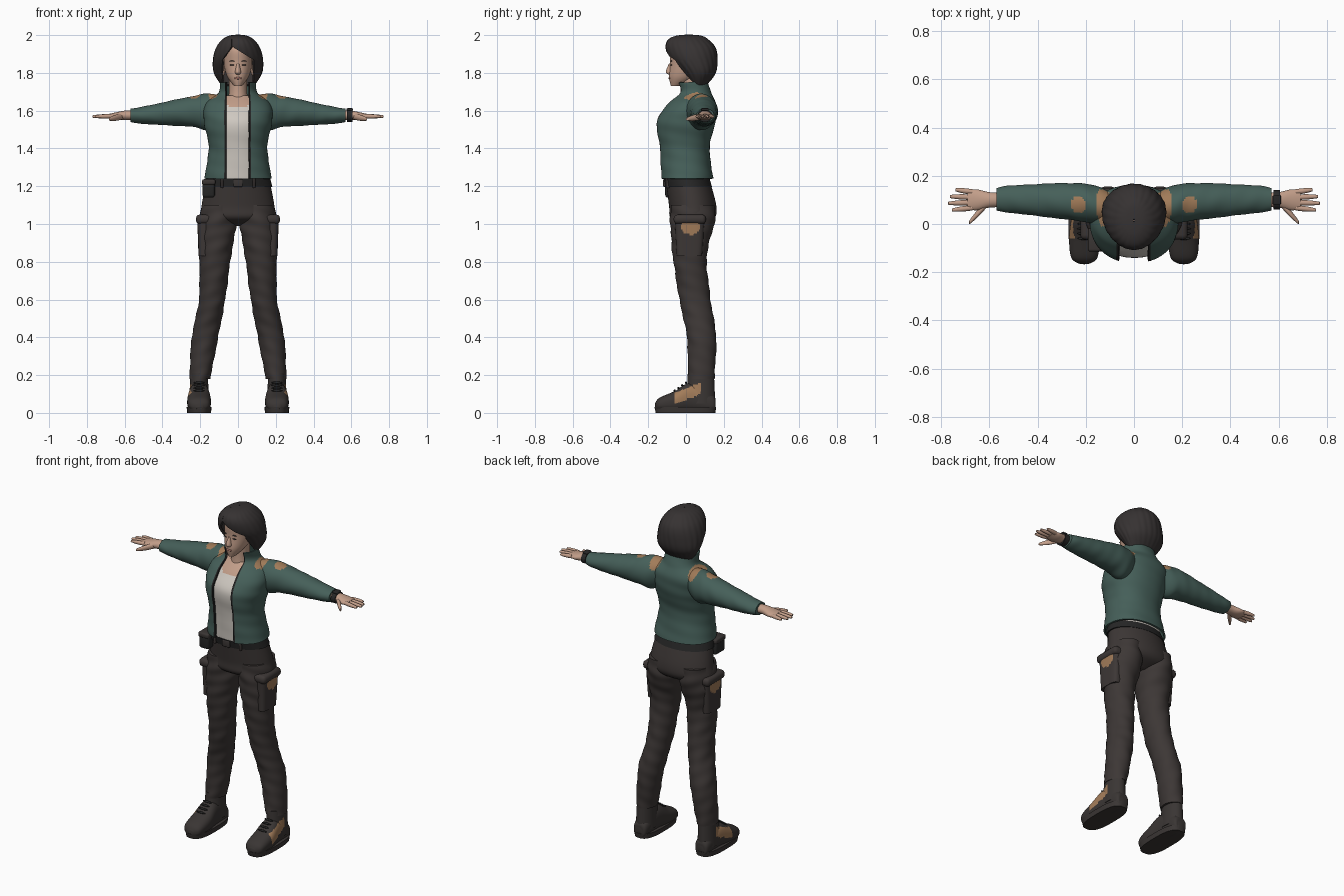
import bpy, bmesh
from math import sin, cos, asin, pi, copysign
from mathutils import Matrix, Vector

if "Cube" in bpy.data.objects:
    bpy.data.objects.remove(bpy.data.objects["Cube"])


def material(name, *rgb):
    mat = bpy.data.materials.new(name)
    mat.use_nodes = True
    colour = (*rgb, 1)
    mat.diffuse_color = colour
    mat.node_tree.nodes["Principled BSDF"].inputs["Base Color"].default_value = colour
    return mat


SKIN = material("skin", .54, .34, .25)
HAIR = material("dark hair", .037, .032, .032)
GREEN = material("green jacket", .06, .115, .1)
WHITE = material("off white shirt", .62, .58, .53)
CLOTH = material("charcoal cloth", .046, .038, .036)
LEATHER = material("boot leather", .042, .036, .034)
TAN = material("tan patch", .36, .2, .1)
BLACK = material("black trim", .02, .02, .02)
LIPS = material("lips", .42, .2, .16)


def finish(name, bm, mat, mirror=False, solid=0, bevel=0, paint=()):
    """Turn a bmesh into a smooth object; paint is a list of (material, rule)."""
    mesh = bpy.data.meshes.new(name)
    bm.to_mesh(mesh)
    bm.free()
    mesh.materials.append(mat)
    for slot, (extra, rule) in enumerate(paint, start=1):
        mesh.materials.append(extra)
        for face in mesh.polygons:
            if rule(face):
                face.material_index = slot
    obj = bpy.data.objects.new(name, mesh)
    bpy.context.collection.objects.link(obj)
    bpy.ops.object.select_all(action='DESELECT')
    obj.select_set(True)
    bpy.context.view_layer.objects.active = obj
    if solid:
        modifier = obj.modifiers.new("thickness", 'SOLIDIFY')
        modifier.thickness, modifier.offset = solid, 0
    if bevel:
        modifier = obj.modifiers.new("rounding", 'BEVEL')
        modifier.width, modifier.segments = bevel, 3
    if mirror:
        obj.modifiers.new("mirror", 'MIRROR').use_mirror_merge = False
    for modifier in list(obj.modifiers):
        bpy.ops.object.modifier_apply(modifier=modifier.name)
    bpy.ops.object.shade_smooth_by_angle(angle=pi / 4)


def smooth_path(rings, steps):
    """Blend the rings with a Catmull-Rom curve."""
    path = []
    last = len(rings) - 1
    for i in range(last):
        a, b, c, d = (rings[min(max(k, 0), last)] for k in range(i - 1, i + 3))
        for step in range(steps):
            f = step / steps
            path.append(b + (c - a) * (f / 2) + (a * 2 - b * 5 + c * 4 - d) * (f * f / 2)
                        + (b * 3 - a - c * 3 + d) * (f ** 3 / 2))
    return path + [rings[last]]


def signed_power(value, exponent):
    return copysign(abs(value) ** exponent, value)


def loft(name, rings, mat, axis='z', shift=0, power=2, n=48, steps=8, fold=0, strands=0,
         opening=None, **options):
    """Smooth skin through rings (t, u0, u1, v0, v1) or, when symmetric about
    u = shift, (t, half width, v0, v1). opening(t) gives the edges of a front gap."""
    rings = [Vector(r if len(r) == 5 else (r[0], shift - r[1], shift + r[1], r[2], r[3]))
             for r in rings]
    bm = bmesh.new()
    rows = []
    for t, u0, u1, v0, v1 in smooth_path(rings, steps):
        cu, cv, ru, rv = (u0 + u1) / 2, (v0 + v1) / 2, (u1 - u0) / 2, (v1 - v0) / 2
        start, end = 0, 2 * pi * (1 - 1 / n)
        if opening:
            left, right = (asin(signed_power(max(-1, min(1, (edge - cu) / ru)), power / 2))
                           for edge in opening(t))
            start, end = right, left + 2 * pi
        row = []
        for k in range(n):
            a = start + (end - start) * k / (n - 1)
            r = 1 + fold * sin(60 * t + 3 * a) * sin(23 * t - a) + strands * sin(22 * a + 30 * t)
            u = cu + r * ru * signed_power(sin(a), 2 / power)
            v = cv - r * rv * signed_power(cos(a), 2 / power)
            row.append(bm.verts.new({'z': (u, v, t), 'x': (t, u, v), 'y': (u, t, v)}[axis]))
        rows.append(row)
    for low, high in zip(rows, rows[1:]):
        for k in range(n - 1 if opening else n):
            j = (k + 1) % n
            bm.faces.new((low[k], low[j], high[j], high[k]))
    if not opening:
        bm.faces.new(rows[0])
        bm.faces.new(rows[-1])
        bmesh.ops.recalc_face_normals(bm, faces=bm.faces)
    finish(name, bm, mat, **options)


def finger(name, base, tip, thick, thin):
    """Tapered digit from base to tip, mirrored to both hands."""
    rings = []
    for along, radius in ((0, thick), (.5, thick), (.95, thin), (1, thin / 2)):
        x, y, z = Vector(base).lerp(Vector(tip), along)
        rings.append((x, y - radius, y + radius, z - radius, z + radius))
    loft(name, rings, SKIN, axis='x', n=16, mirror=True)


def ball(name, centre, radii, mat, **options):
    bm = bmesh.new()
    bmesh.ops.create_uvsphere(bm, u_segments=20, v_segments=12, radius=1,
                              matrix=Matrix.LocRotScale(centre, None, radii))
    finish(name, bm, mat, **options)


def box(name, centre, size, mat, bevel=.005, **options):
    bm = bmesh.new()
    bmesh.ops.create_cube(bm, size=1, matrix=Matrix.LocRotScale(centre, None, size))
    finish(name, bm, mat, bevel=bevel, **options)


def inside(centre, radii):
    """Rule: the face lies inside an ellipsoid."""
    return lambda f: sum(((p - c) / r) ** 2 for p, c, r in zip(f.center, centre, radii)) < 1


# Head and face
loft("head", [(1.73, .02, -.08, -.03), (1.78, .057, -.09, .07), (1.85, .075, -.084, .12),
              (1.92, .07, -.085, .12), (1.96, .05, -.05, .09)], SKIN)
loft("nose", [(1.85, .007, -.09, -.06), (1.805, .016, -.107, -.06), (1.79, .01, -.09, -.06)],
     SKIN, n=16)
ball("lips", (0, -.087, 1.772), (.02, .006, .006), LIPS)
ball("ears", (.077, .015, 1.815), (.01, .018, .03), SKIN, mirror=True)
for feature, height in (("eyes", 1.842), ("eyebrows", 1.862)):
    ball(feature, (.03, -.078, height), (.014, .004, .003), HAIR, mirror=True)


# Bob that closes upward to a side parting
def hairline(z):
    width = max(0, min(1, (1.94 - z) / .07))
    return -.03 - .05 * width, -.03 + .11 * width


loft("hair", [(1.735, .08, .03, .1), (1.8, .12, -.02, .15), (1.87, .125, -.08, .16),
              (1.93, .11, -.1, .15), (1.97, .08, -.09, .115), (1.99, .045, -.05, .08),
              (1.996, .002, .01, .02)],
     HAIR, n=132, strands=.008, solid=.014, opening=hairline)

# Open jacket with stand collar, zip edges and shoulder patches
torso = [(1.24, .175, -.13, .14), (1.4, .15, -.14, .12), (1.54, .175, -.155, .15),
         (1.63, .17, -.1, .155), (1.69, .1, -.04, .13), (1.75, .09, -.05, .11)]
COLUMNS = 95
right_patch, left_patch, arm_patch = (
    inside((x, .08, 1.67), (.032, length, .05))
    for x, length in ((-.125, .09), (.125, .09), (.23, .035)))
loft("jacket", torso, GREEN, n=COLUMNS + 1, steps=12, power=2.2, fold=.012, solid=.01,
     opening=lambda z: (-.062, .058),
     paint=[(TAN, lambda f: right_patch(f) or left_patch(f)),
            (BLACK, lambda f: f.index % COLUMNS in (0, COLUMNS - 1))])
loft("sleeves", [(.07, .01, .12, 1.57, 1.67), (.15, 0, .155, 1.5, 1.69),
                 (.25, .015, .17, 1.515, 1.675), (.5, .045, .16, 1.53, 1.622),
                 (.57, .055, .15, 1.54, 1.61)],
     GREEN, axis='x', n=64, steps=16, fold=.02, mirror=True,
     paint=[(TAN, lambda f: left_patch(f) or arm_patch(f))])

# Shirt just inside the jacket, with a bare neckline
INSET = .016
loft("shirt", [(z - .01, half - INSET, front + INSET, back - INSET)
               for z, half, front, back in torso[:-1]],
     WHITE, n=64, power=2.2, fold=.006,
     paint=[(SKIN, lambda f: f.center.z > 1.615 + 5 * f.center.x ** 2)])
loft("neck", [(1.62, .06, -.04, .09), (1.7, .048, -.03, .085), (1.8, .047, -.03, .085)], SKIN)

# Hands and watch
loft("hands", [(.54, .03, 1.55, 1.6), (.6, .032, 1.55, 1.6), (.65, .043, 1.55, 1.59),
               (.69, .04, 1.56, 1.582)], SKIN, axis='x', shift=.1, mirror=True)
for i, (digit, reach) in enumerate((("index", .755), ("middle", .77),
                                    ("ring", .763), ("little", .74))):
    spread = i - 1.5
    finger(digit + "_fingers", (.67, .1 + .022 * spread, 1.571),
           (reach, .1 + .028 * spread, 1.569), .011, .007)
finger("thumbs", (.61, .085, 1.57), (.683, .006, 1.555), .016, .009)
loft("watch_strap", [(.578, .04, 1.54, 1.606), (.606, .04, 1.54, 1.606)],
     BLACK, axis='x', shift=.1)
box("watch_face", (.592, .1, 1.606), (.034, .04, .014), BLACK)

# Trousers with cargo pockets
loft("trouser_seat", [(1.25, .163, -.11, .12), (1.1, .192, -.09, .16), (1.03, .19, -.08, .15),
                      (.99, .06, 0, .08)], CLOTH)
loft("trouser_legs", [(1.1, .02, .19, -.08, .15), (1, .008, .207, -.083, .15),
                      (.83, .037, .205, -.07, .11), (.6, .068, .207, -.035, .13),
                      (.4, .105, .245, .005, .16), (.18, .147, .257, .01, .15)],
     CLOTH, steps=14, fold=.035, mirror=True)
loft("cargo_pockets", [(1.03, .05, -.06, .1), (.83, .043, -.05, .085)], CLOTH, shift=.166,
     n=72, steps=24, power=4, mirror=True,
     paint=[(TAN, inside((.218, .025, .985), (.04, .05, .042)))])
box("pocket_flaps", (.17, .02, 1.025), (.105, .17, .05), CLOTH, bevel=.02, mirror=True)

# Belt, buckle and pouch
loft("belt", [(1.24, .171, -.118, .125), (1.195, .182, -.107, .138)], BLACK)
box("buckle", (0, -.114, 1.217), (.05, .016, .04), LEATHER)
box("belt_loops", (.085, -.097, 1.217), (.014, .02, .055), CLOTH, mirror=True)
box("belt_pouch", (-.155, -.065, 1.185), (.065, .09, .09), BLACK, bevel=.014)
box("pouch_flap", (-.155, -.066, 1.222), (.071, .097, .03), LEATHER, bevel=.01)


# Boots with a slanted patch on the outer side
def boot_patch(face):
    x, y, z = face.center
    return x > .215 and abs(y - .01) < .065 and abs(z - .1 - .4 * y) < .03


boot = dict(mat=LEATHER, shift=.206, n=64, mirror=True)
loft("boot_feet", [(-.165, .02, .02, .05), (-.14, .054, .01, .08), (-.06, .063, 0, .115),
                   (.03, .054, 0, .16), (.14, .043, 0, .1), (.157, .02, .02, .06)],
     axis='y', power=2.4, paint=[(TAN, boot_patch)], **boot)
loft("boot_shafts", [(.05, .053, 0, .155), (.21, .046, .01, .148)],
     steps=20, paint=[(TAN, boot_patch)], **boot)
loft("boot_soles", [(0, .063, -.16, .155), (.03, .066, -.167, .16)], power=2.8, **boot)
for i in range(4):
    ball("boot_laces", (.206, -.06 + .02 * i, .118 + .014 * i), (.03, .006, .006), BLACK,
         mirror=True)
